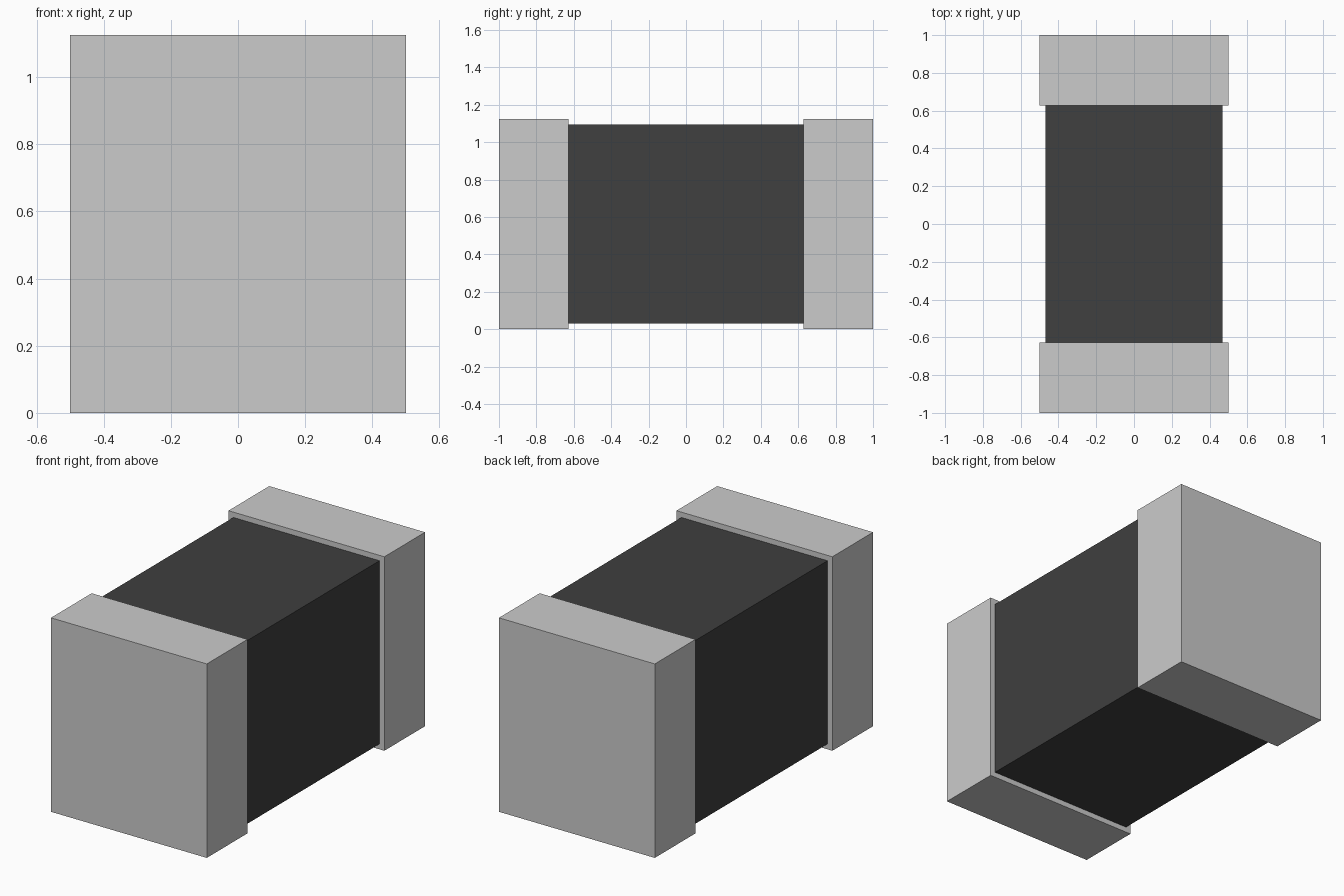
import bpy

if "Cube" in bpy.data.objects:
    bpy.data.objects.remove(bpy.data.objects["Cube"])


def box(name, x, y, z):
    """Box spanning the given (min, max) range on each axis."""
    spans = (x, y, z)
    centre = [(a + b) / 2 for a, b in spans]
    bpy.ops.mesh.primitive_cube_add(size=1, location=centre)
    obj = bpy.context.object
    obj.name = name
    obj.scale = [b - a for a, b in spans]
    bpy.ops.object.transform_apply(location=True, rotation=False, scale=True)
    return obj


HALF_WIDTH, HEIGHT, HALF_LENGTH = 0.5, 1.125, 1.0
CAP_INNER = 0.627   # y where each end cap meets the body
INSET = 0.031       # body sits slightly inside the caps

# Dark ceramic body
body = box("body", (-HALF_WIDTH + INSET, HALF_WIDTH - INSET),
           (-CAP_INNER, CAP_INNER), (INSET, HEIGHT - INSET))
dark = bpy.data.materials.new("dark_ceramic")
dark.diffuse_color = (0.05, 0.05, 0.05, 1)
dark.use_nodes = True
dark.node_tree.nodes["Principled BSDF"].inputs["Base Color"].default_value = dark.diffuse_color
body.data.materials.append(dark)

# Metal end caps
for name, y in (("front_end_cap", (-HALF_LENGTH, -CAP_INNER)),
                ("back_end_cap", (CAP_INNER, HALF_LENGTH))):
    box(name, (-HALF_WIDTH, HALF_WIDTH), y, (0, HEIGHT))
